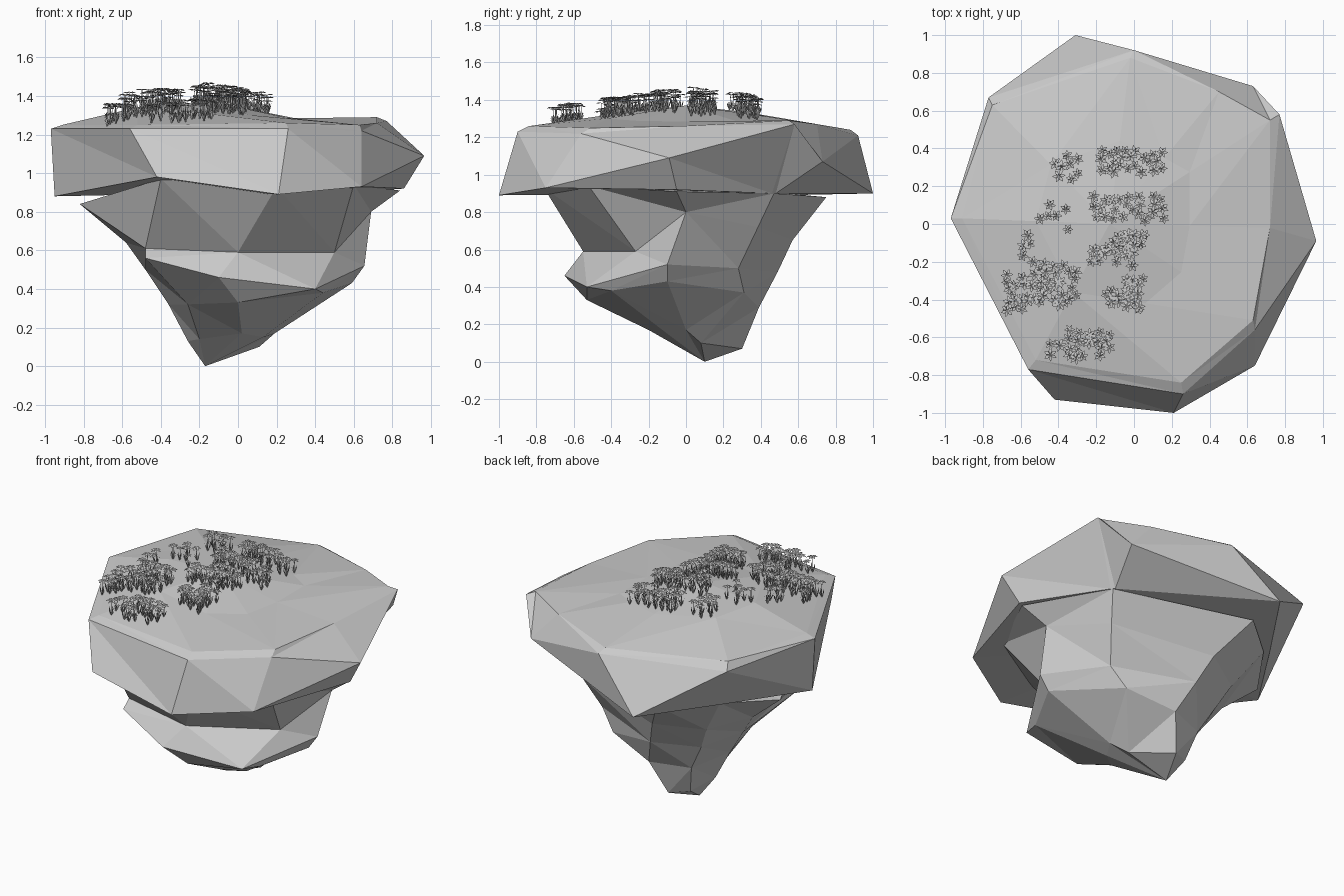
import bpy, bmesh, math, random
from mathutils import Vector
from mathutils.bvhtree import BVHTree

if "Cube" in bpy.data.objects:
    bpy.data.objects.remove(bpy.data.objects["Cube"])

random.seed(4)


def ring_solid(name, rings, first_tip, last_tip, flips=None):
    """Loft equal-count rings and close both ends with a fan.
    With flips, quads are split by hand; columns in flips use the other diagonal."""
    bm = bmesh.new()
    loops = [[bm.verts.new(p) for p in ring] for ring in rings]
    n = len(loops[0])
    for a, b in zip(loops, loops[1:]):
        for i in range(n):
            j = (i + 1) % n
            if flips is None:
                bm.faces.new((a[i], a[j], b[j], b[i]))
            elif i in flips:
                bm.faces.new((a[i], a[j], b[i]))
                bm.faces.new((a[j], b[j], b[i]))
            else:
                bm.faces.new((a[i], a[j], b[j]))
                bm.faces.new((a[i], b[j], b[i]))
    for loop, tip in ((loops[0], first_tip), (loops[-1], last_tip)):
        t = bm.verts.new(tip)
        for i in range(n):
            bm.faces.new((loop[i], loop[(i + 1) % n], t))
    bmesh.ops.triangulate(bm, faces=[f for f in bm.faces if len(f.verts) > 3])
    bmesh.ops.recalc_face_normals(bm, faces=bm.faces)
    tree = BVHTree.FromBMesh(bm)
    me = bpy.data.meshes.new(name)
    bm.to_mesh(me)
    bm.free()
    bpy.context.collection.objects.link(bpy.data.objects.new(name, me))
    return tree


# Island slab: bevelled rim, outer edge, underside edge (counterclockwise from +x)
rim = [(.72, -.02, 1.26), (.72, .55, 1.29), (.45, .70, 1.27), (-.02, .88, 1.24), (-.75, .63, 1.25),
       (-.91, .03, 1.25), (-.52, -.72, 1.25), (.25, -.84, 1.26), (.63, -.51, 1.25)]
edge = [(.965, -.09, 1.09), (.77, .58, 1.27), (.63, .73, 1.07), (0, .92, 1.21), (-.77, .67, 1.20),
        (-.97, .03, 1.23), (-.56, -.77, 1.23), (.26, -.90, 1.23), (.64, -.56, 1.22)]
under = [(.86, -.05, .92), (.57, .46, .90), (.55, .48, .90), (-.31, 1.0, .90), (-.64, .51, .89),
         (-.95, .03, .88), (-.42, -.93, .98), (.21, -1.0, .89), (.64, -.75, .93)]
peak = Vector((-.13, .0, 1.37))
mound = []
for p in rim:
    q = peak.lerp(Vector(p), .5)
    mound.append((q.x, q.y, 1.305 - .07 * q.x))
ground = ring_solid("island_slab", [mound, rim, edge, under], peak, (0, 0, .90), flips={3, 8})

# Rock below: neck, waist, ledge, underside of ledge, foot
neck = [(.84, -.05, .91), (.56, .47, .90), (-.31, .75, .88), (-.60, .50, .88),
        (-.82, .18, .84), (-.40, -.76, .97), (.20, -.76, .93), (.60, -.52, .94)]
waist = [(.69, 0, .80), (.50, .385, .72), (-.15, .57, .65), (-.43, .40, .62),
         (-.58, .13, .64), (-.48, -.46, .61), (0, -.55, .59), (.50, -.27, .59)]
ledge = [(.655, -.10, .52), (.42, .28, .50), (-.08, .49, .48), (-.35, .34, .46),
         (-.48, .08, .50), (-.48, -.52, .56), (-.10, -.65, .46), (.40, -.53, .40)]
lower = [(.59, -.10, .43), (.32, .31, .37), (0, .39, .29), (-.25, .30, .28),
         (-.36, .05, .32), (-.26, -.32, .32), (0, -.53, .33), (.44, -.40, .38)]
foot = [(.19, 0, .17), (.11, .08, .10), (-.08, .30, .07), (-.20, .24, .09),
        (-.26, .06, .13), (-.20, -.08, .14), (.02, -.20, .17), (.13, -.10, .15)]
ring_solid("hanging_rock", [neck, waist, ledge, lower, foot], (0, 0, .95), (-.17, .10, 0))


# One flower: thin stem, blade leaves, flat head of petals
def flower_mesh():
    bm = bmesh.new()

    def face(*pts):
        bm.faces.new([bm.verts.new(p) for p in pts])

    def polar(r, a, z):
        return (r * math.cos(a), r * math.sin(a), z)

    h = .095
    for i in range(3):
        a, b = i * math.tau / 3, (i + 1) * math.tau / 3
        face(polar(.003, a, -.005), polar(.003, b, -.005), polar(.002, b, h), polar(.002, a, h))
    for i in range(5):
        a = i * math.tau / 5
        face(polar(.003, a - .8, 0), polar(.016, a - .35, .03), polar(.021, a, .055),
             polar(.016, a + .35, .03), polar(.003, a + .8, 0))
    for i in range(6):
        a = i * math.tau / 6
        face((0, 0, h), polar(.022, a - .42, h + .004), polar(.036, a, h - .003),
             polar(.022, a + .42, h + .004))
    me = bpy.data.meshes.new("flower")
    bm.to_mesh(me)
    bm.free()
    return me


# Flower patches: x range, y range, count
patches = [(-.18, .15, .27, .39, 23), (-.42, -.28, .23, .36, 8), (-.22, .16, .02, .16, 26),
           (-.50, -.33, -.03, .12, 6), (-.59, -.53, -.23, -.05, 5), (-.12, .09, -.15, -.05, 14),
           (-.25, .0, -.22, -.12, 14), (-.50, -.31, -.43, -.20, 26), (-.05, .05, -.46, -.27, 14),
           (-.16, -.05, -.43, -.35, 8), (-.68, -.52, -.46, -.25, 18),
           (-.35, -.13, -.71, -.56, 20), (-.46, -.40, -.69, -.63, 3)]
blossom = flower_mesh()
for x0, x1, y0, y1, count in patches:
    placed = []
    for _ in range(count):
        # best of several random spots, so the patch fills evenly
        spots = [(random.uniform(x0, x1), random.uniform(y0, y1)) for _ in range(6)]
        x, y = max(spots, key=lambda s: min([math.dist(s, p) for p in placed], default=1))
        placed.append((x, y))
        hit = ground.ray_cast(Vector((x, y, 3)), Vector((0, 0, -1)))[0]
        ob = bpy.data.objects.new("flower", blossom)
        ob.location = hit
        ob.rotation_euler = (random.uniform(-.1, .1), random.uniform(-.1, .1), random.uniform(0, 6.28))
        ob.scale = [random.uniform(.8, 1.05)] * 3
        bpy.context.collection.objects.link(ob)
